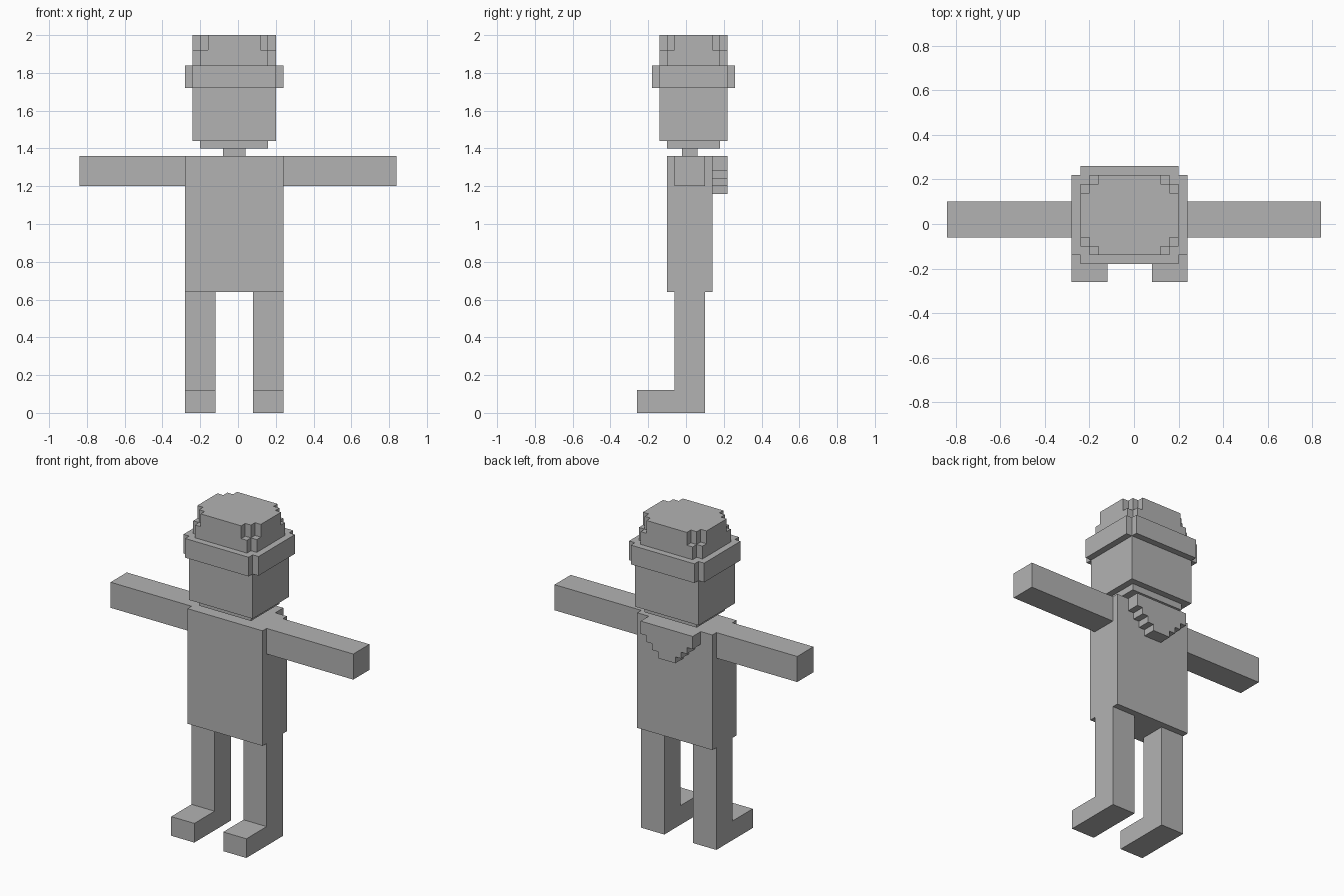
import bpy
import bmesh
from mathutils import Vector

UNIT = 0.04        # edge of one block
Y_SHIFT = 6.5      # depth is counted in blocks from the toes

cube = bpy.data.objects.get("Cube")
if cube:
    bpy.data.objects.remove(cube, do_unlink=True)

grey = bpy.data.materials.new("plain_grey")
grey.use_nodes = True
colour = (0.45, 0.45, 0.45, 1)
grey.diffuse_color = colour
grey.node_tree.nodes["Principled BSDF"].inputs["Base Color"].default_value = colour


def prism(name, outline, axis, low, high):
    """Extrude a block-grid outline along an axis (0 = x, 1 = y, 2 = z)."""
    bm = bmesh.new()
    verts = []
    for a, b in outline:
        p = [a, b]
        p.insert(axis, low)
        verts.append(bm.verts.new((p[0] * UNIT, (p[1] - Y_SHIFT) * UNIT, p[2] * UNIT)))
    face = bm.faces.new(verts)
    moved = bmesh.ops.extrude_face_region(bm, geom=[face], use_keep_orig=True)["geom"]
    offset = Vector((0, 0, 0))
    offset[axis] = (high - low) * UNIT
    bmesh.ops.translate(bm, vec=offset,
                        verts=[g for g in moved if isinstance(g, bmesh.types.BMVert)])
    bmesh.ops.recalc_face_normals(bm, faces=bm.faces)
    mesh = bpy.data.meshes.new(name)
    bm.to_mesh(mesh)
    bm.free()
    mesh.materials.append(grey)
    obj = bpy.data.objects.new(name, mesh)
    bpy.context.collection.objects.link(obj)
    return obj


def slab(name, x, y, z, steps=0):
    """Block whose upright corners are cut back in a staircase."""
    (x0, x1), (y0, y1) = x, y
    cut = []
    for i in range(steps):
        cut += [(i, steps - i), (i + 1, steps - i)]
    cut.append((steps, 0))
    outline = [(x0 + a, y0 + b) for a, b in cut]
    outline += [(x1 - a, y0 + b) for a, b in reversed(cut)]
    outline += [(x1 - a, y1 - b) for a, b in cut]
    outline += [(x0 + a, y1 - b) for a, b in reversed(cut)]
    return prism(name, outline, 2, *z)


# Torso, neck and head
slab("torso", (-7, 6), (4, 10), (16, 34))
slab("neck", (-2, 1), (6, 8), (34, 35))
slab("chin", (-5, 4), (4, 11), (35, 36))
slab("head", (-6, 5), (3, 12), (36, 46))

# Hat: brim, lower crown and more rounded upper crown
slab("hat_brim", (-7, 6), (2, 13), (43, 46), steps=1)
slab("hat_lower_crown", (-6, 5), (3, 12), (46, 48), steps=1)
slab("hat_upper_crown", (-6, 5), (3, 12), (48, 50), steps=2)

# Arms stretched out sideways
slab("right_arm", (-21, -7), (5, 9), (30, 34))
slab("left_arm", (6, 21), (5, 9), (30, 34))

# Legs with feet pointing forward
leg_profile = [(0, 0), (9, 0), (9, 16), (5, 16), (5, 3), (0, 3)]
prism("right_leg", leg_profile, 0, -7, -3)
prism("left_leg", leg_profile, 0, 2, 6)

# Hood hanging on the back, narrowing in steps to a point
right_edge, left_edge = [(-5, 34)], [(4, 34)]
for i, z in enumerate(range(32, 28, -1)):
    right_edge.append((-5 + i, z))
    left_edge.append((4 - i, z))
    if z > 29:
        right_edge.append((-4 + i, z))
        left_edge.append((3 - i, z))
prism("back_hood", right_edge + left_edge[::-1], 1, 10, 12)
